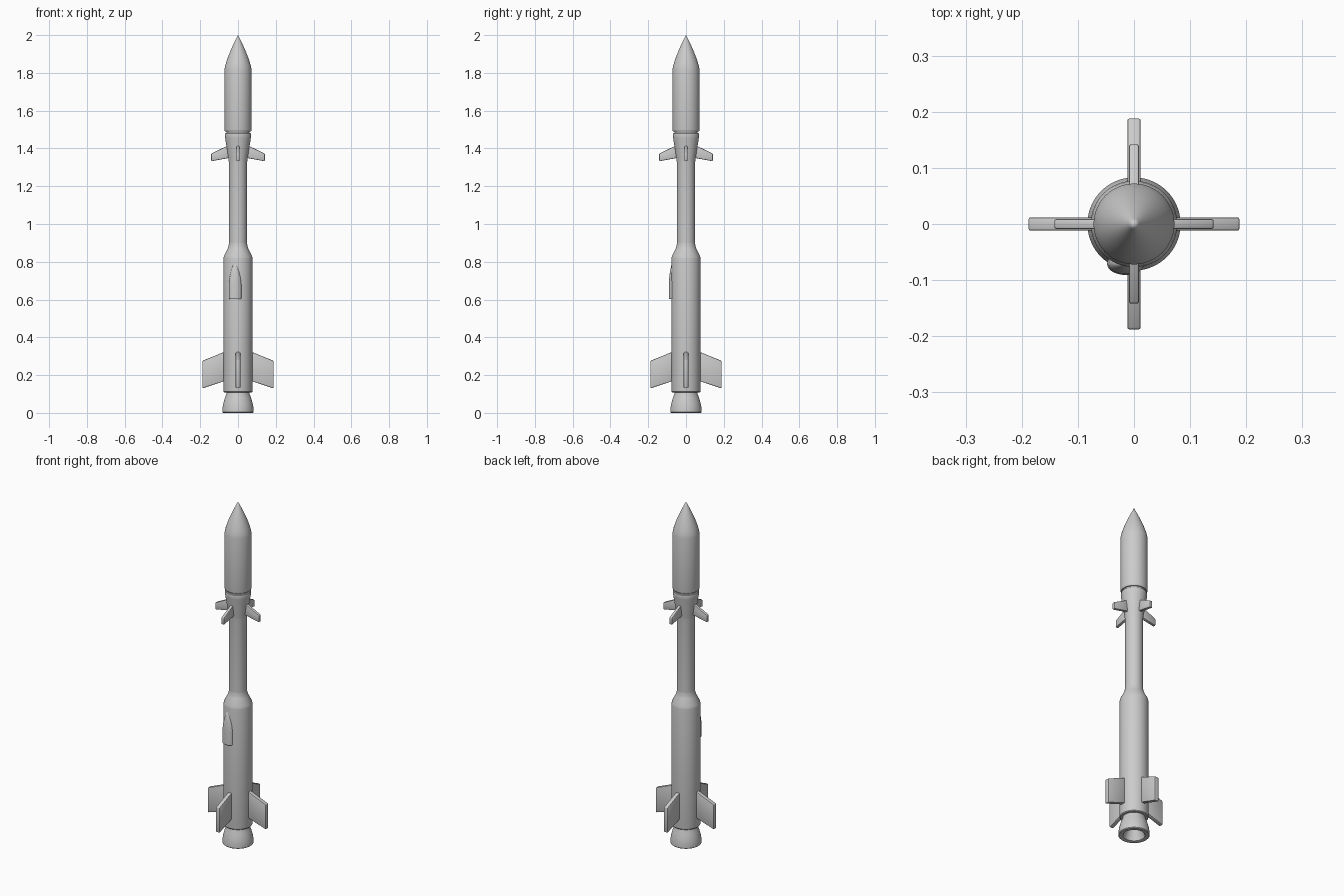
import bpy, bmesh, math
from mathutils import Matrix

if "Cube" in bpy.data.objects:
    bpy.data.objects.remove(bpy.data.objects["Cube"])


def finish(name, bm, angle=35):
    bmesh.ops.remove_doubles(bm, verts=bm.verts, dist=1e-5)
    bmesh.ops.recalc_face_normals(bm, faces=bm.faces)
    me = bpy.data.meshes.new(name)
    bm.to_mesh(me)
    bm.free()
    ob = bpy.data.objects.new(name, me)
    bpy.context.collection.objects.link(ob)
    bpy.ops.object.select_all(action='DESELECT')
    bpy.context.view_layer.objects.active = ob
    ob.select_set(True)
    bpy.ops.object.shade_smooth_by_angle(angle=math.radians(angle))
    return ob


def lathe(name, profile, steps=64):
    # spin an (r, z) profile around z
    bm = bmesh.new()
    vs = [bm.verts.new((r, 0, z)) for r, z in profile]
    es = [bm.edges.new(p) for p in zip(vs, vs[1:])]
    bmesh.ops.spin(bm, geom=vs + es, cent=(0, 0, 0), axis=(0, 0, 1),
                   angle=2 * math.pi, steps=steps, use_merge=True)
    return finish(name, bm)


def fins(name, outline, thick, bevel):
    # four slab fins from one side outline, with rounded edges
    for i in range(4):
        bm = bmesh.new()
        f = bm.faces.new([bm.verts.new((x, -thick / 2, z)) for x, z in outline])
        ext = bmesh.ops.extrude_face_region(bm, geom=[f])['geom']
        bmesh.ops.translate(bm, vec=(0, thick, 0),
                            verts=[v for v in ext if isinstance(v, bmesh.types.BMVert)])
        bmesh.ops.recalc_face_normals(bm, faces=bm.faces)
        bmesh.ops.bevel(bm, geom=bm.edges[:], offset=bevel, segments=2,
                        profile=0.5, affect='EDGES')
        bm.transform(Matrix.Rotation(i * math.pi / 2, 4, 'Z'))
        finish(f"{name}_{i + 1}", bm)


# Hollow engine bell
lathe("nozzle", [(0, 0.08), (0.03, 0.075), (0.045, 0.04), (0.058, 0.002),
                 (0.062, 0), (0.079, 0), (0.083, 0.004), (0.083, 0.018),
                 (0.079, 0.045), (0.070, 0.078), (0.062, 0.098),
                 (0.058, 0.12), (0, 0.12)])

# Booster with shoulder
lathe("booster", [(0, 0.108), (0.072, 0.108), (0.076, 0.112), (0.077, 0.118),
                  (0.077, 0.815), (0.075, 0.828), (0.055, 0.868),
                  (0.050, 0.882), (0.048, 0.90), (0, 0.90)])

# Slim middle stage flaring into a collar
lathe("middle_stage", [(0, 0.87), (0.048, 0.87), (0.048, 1.325),
                       (0.051, 1.345), (0.068, 1.455), (0.070, 1.47),
                       (0.068, 1.48), (0.064, 1.483), (0, 1.483)])

# Neck in the groove, then the payload and pointed nose
lathe("neck", [(0, 1.475), (0.062, 1.475), (0.062, 1.50), (0, 1.50)])
nose = [(0.072 * (1 - t ** 1.35), 1.815 + 0.185 * t) for t in
        [i / 10 for i in range(11)]]
lathe("nose", [(0, 1.49), (0.068, 1.49), (0.071, 1.494), (0.072, 1.50)] + nose)

# Tail fins and small steering fins
fins("tail_fin", [(0.06, 0.172), (0.188, 0.13), (0.188, 0.276), (0.06, 0.328)],
     0.024, 0.004)
fins("steering_fin", [(0.035, 1.352), (0.142, 1.332), (0.142, 1.372), (0.035, 1.425)],
     0.018, 0.004)

# Teardrop fairing on the front of the booster
pod = lathe("front_fairing", [(0, 0.602), (0.030, 0.602), (0.033, 0.606), (0.033, 0.68),
                              (0.030, 0.715), (0.022, 0.75), (0.010, 0.785),
                              (0, 0.795)], 32)
pod.scale.y = 0.6
pod.location = (-0.015, -0.071, 0)
